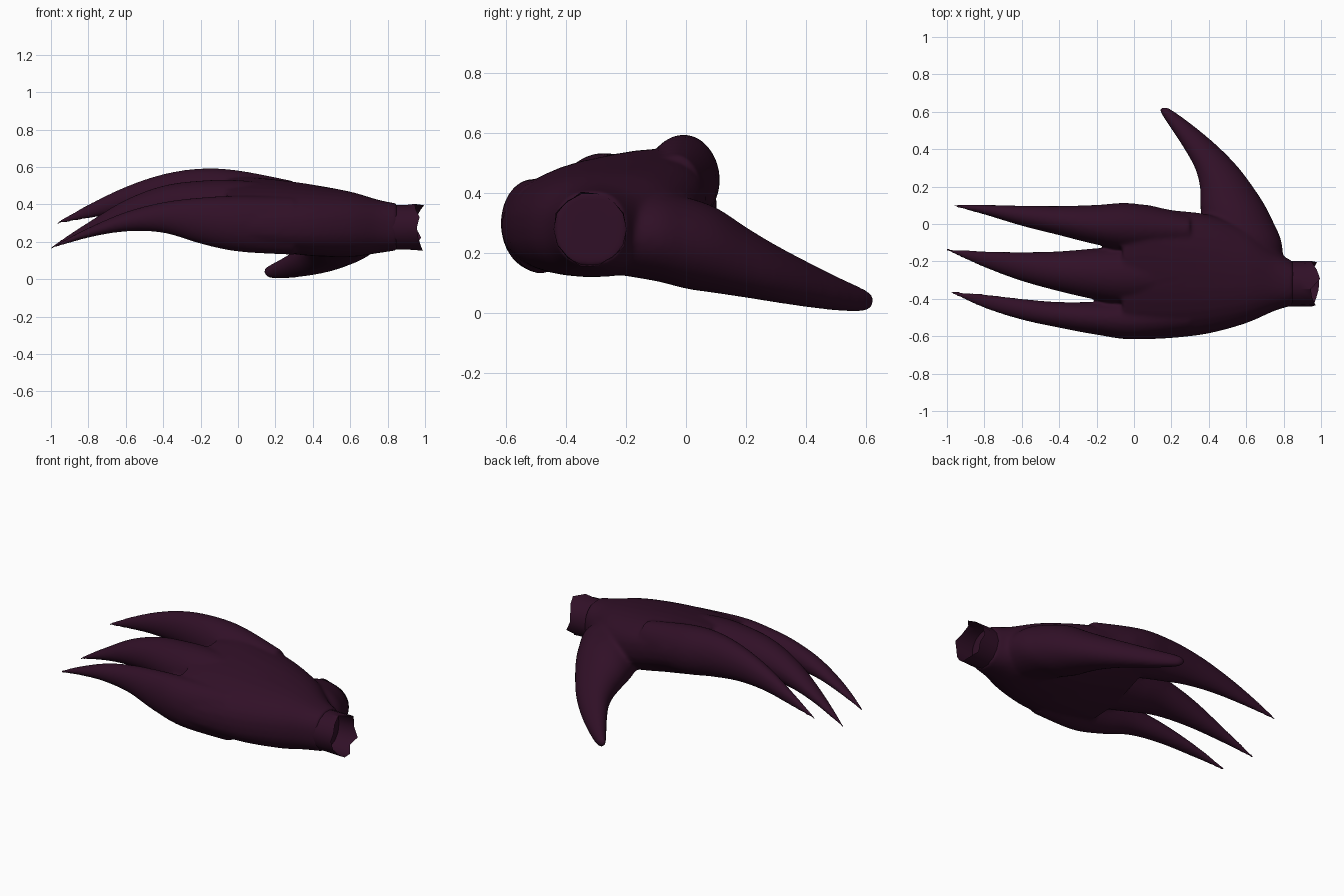
import bpy, bmesh, math, random
from mathutils import Vector

if "Cube" in bpy.data.objects:
    bpy.data.objects.remove(bpy.data.objects["Cube"], do_unlink=True)

# Single dark plum colour
skin = bpy.data.materials.new("dark plum")
skin.use_nodes = True
skin.diffuse_color = (0.030, 0.005, 0.020, 1)
skin.node_tree.nodes["Principled BSDF"].inputs["Base Color"].default_value = skin.diffuse_color

SIDES = 32
STEPS = 6


def spline(rows):
    """Smoothly interpolate rows of station values."""
    pts = [rows[0]] + rows + [rows[-1]]
    out = []
    for p0, p1, p2, p3 in zip(pts, pts[1:], pts[2:], pts[3:]):
        for s in range(STEPS):
            t = s / STEPS
            out.append([b + 0.5 * t * (c - a + t * (2*a - 5*b + 4*c - d + t * (3*(b - c) + d - a)))
                        for a, b, c, d in zip(p0, p1, p2, p3)])
    return out + [list(rows[-1])]


def loft(bm, rows, axis="x", power=1.0):
    """Rows: position, side low, side high, z low, z high, shear."""
    rings = []
    for pos, lo, hi, zlo, zhi, shear in spline(rows):
        ring = []
        for i in range(SIDES):
            a = math.tau * i / SIDES
            c, s = math.cos(a), math.sin(a)
            u = math.copysign(abs(c) ** power, c) * (hi - lo) / 2
            z = (zlo + zhi) / 2 + math.copysign(abs(s) ** power, s) * (zhi - zlo) / 2 + shear * u
            u += (lo + hi) / 2
            ring.append(bm.verts.new((pos, u, z) if axis == "x" else (u, pos, z)))
        rings.append(ring)
    faces = [bm.faces.new(rings[0]), bm.faces.new(rings[-1][::-1])]
    for a, b in zip(rings, rings[1:]):
        for i in range(SIDES):
            j = (i + 1) % SIDES
            faces.append(bm.faces.new((a[i], b[i], b[j], a[j])))
    bmesh.ops.recalc_face_normals(bm, faces=faces)


def add_object(name, bm):
    mesh = bpy.data.meshes.new(name)
    bm.to_mesh(mesh)
    bm.free()
    mesh.materials.append(skin)
    obj = bpy.data.objects.new(name, mesh)
    bpy.context.collection.objects.link(obj)
    return obj


hand = bmesh.new()

# Palm, tilted across the knuckles and narrowing to the wrist
loft(hand, [
    (-.06, -.60, .09, .21, .515, .2),
    (.05, -.615, .105, .19, .525, .2),
    (.2, -.61, .075, .16, .52, .17),
    (.4, -.585, .05, .13, .50, .11),
    (.6, -.53, -.02, .12, .468, .04),
    (.75, -.465, -.14, .14, .425, 0),
    (.85, -.435, -.2, .155, .405, 0),
], power=0.85)

# Back finger
loft(hand, [
    (-.97, .094, .106, .293, .306, 0),
    (-.8, .05, .103, .325, .40, 0),
    (-.6, -.01, .098, .355, .495, 0),
    (-.4, -.06, .096, .355, .562, 0),
    (-.2, -.11, .102, .325, .592, 0),
    (0, -.14, .11, .29, .582, 0),
    (.3, -.12, .05, .28, .525, 0),
])

# Middle finger
loft(hand, [
    (-1.005, -.142, -.13, .158, .172, 0),
    (-.8, -.232, -.145, .232, .305, 0),
    (-.6, -.305, -.15, .275, .425, 0),
    (-.4, -.36, -.146, .28, .50, 0),
    (-.2, -.405, -.13, .24, .527, 0),
    (0, -.43, -.12, .20, .53, 0),
    (.3, -.40, -.15, .18, .50, 0),
])

# Front finger
loft(hand, [
    (-.98, -.37, -.358, .168, .184, 0),
    (-.8, -.45, -.375, .222, .275, 0),
    (-.6, -.512, -.40, .255, .36, 0),
    (-.4, -.555, -.417, .248, .412, 0),
    (-.2, -.592, -.415, .19, .437, 0),
    (0, -.617, -.40, .148, .446, 0),
    (.3, -.59, -.38, .13, .44, 0),
])

# Thumb, sweeping out from the heel of the palm
loft(hand, [
    (-.25, .42, .80, .13, .38, 0),
    (-.1, .38, .79, .105, .40, 0),
    (0, .36, .75, .08, .385, 0),
    (.1, .355, .70, .065, .35, 0),
    (.2, .352, .635, .05, .285, 0),
    (.3, .325, .56, .034, .225, 0),
    (.4, .27, .465, .019, .172, 0),
    (.5, .205, .35, .007, .122, 0),
    (.58, .152, .245, .003, .085, 0),
    (.61, .138, .20, .012, .068, 0),
    (.625, .148, .175, .028, .053, 0),
], axis="y")

hand_obj = add_object("hand", hand)
remesh = hand_obj.modifiers.new("blend", "REMESH")
remesh.mode = "VOXEL"
remesh.voxel_size = 0.011
remesh.use_smooth_shade = True
smooth = hand_obj.modifiers.new("soften", "SMOOTH")
smooth.factor = 0.5
smooth.iterations = 8

# Open wrist stump with a ragged rim
random.seed(4)
wrist = bmesh.new()
count = 14
center = Vector((0, -.32, .278))
rings = []
for x, radius, ragged in ((.79, .121, 0), (.89, .121, 0), (.965, .123, .025)):
    ring = []
    for i in range(count):
        a = math.tau * i / count
        r = radius + random.uniform(-.25, .25) * ragged
        dx = random.uniform(-1, 1) * ragged
        ring.append(wrist.verts.new(center + Vector((x + dx, r * math.cos(a), r * math.sin(a)))))
    rings.append(ring)
rings[-1][3].co.x = .995
for a, b in zip(rings, rings[1:]):
    for i in range(count):
        j = (i + 1) % count
        wrist.faces.new((a[i], a[j], b[j], b[i]))
bmesh.ops.recalc_face_normals(wrist, faces=wrist.faces[:])
wrist_obj = add_object("wrist", wrist)
bpy.context.view_layer.objects.active = wrist_obj
wrist_obj.select_set(True)
bpy.ops.object.shade_smooth_by_angle(angle=math.radians(35))
